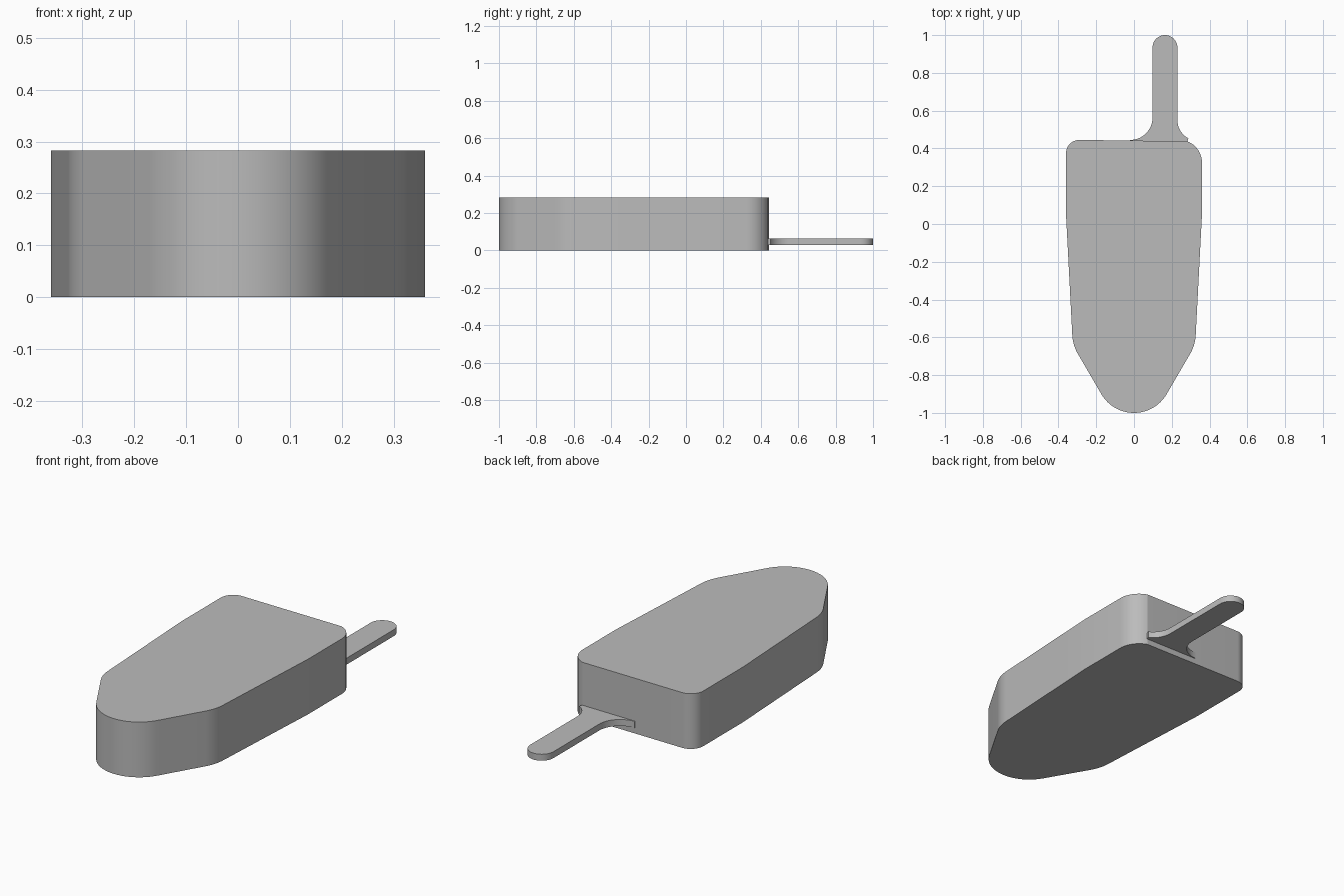
import bpy, bmesh
from math import radians, cos, sin

cube = bpy.data.objects.get("Cube")
if cube:
    bpy.data.objects.remove(cube)

# Plain grey
grey = bpy.data.materials.new("plain_grey")
grey.use_nodes = True
colour = (0.5, 0.5, 0.5, 1)
grey.diffuse_color = colour
grey.node_tree.nodes["Principled BSDF"].inputs["Base Color"].default_value = colour


def arc(cx, cy, r, start, end, n=12):
    """Points along an arc, angles in degrees."""
    angles = [radians(start + (end - start) * i / n) for i in range(n + 1)]
    return [(cx + r * cos(a), cy + r * sin(a)) for a in angles]


def extrude_profile(name, outline, z0, z1):
    """Solid plate from a counter-clockwise outline."""
    bm = bmesh.new()
    base = bm.faces.new([bm.verts.new((x, y, z0)) for x, y in outline])
    top = bmesh.ops.extrude_face_region(bm, geom=[base], use_keep_orig=True)
    verts = [v for v in top["geom"] if isinstance(v, bmesh.types.BMVert)]
    bmesh.ops.translate(bm, verts=verts, vec=(0, 0, z1 - z0))
    bmesh.ops.recalc_face_normals(bm, faces=bm.faces)
    mesh = bpy.data.meshes.new(name)
    bm.to_mesh(mesh)
    bm.free()
    mesh.materials.append(grey)
    obj = bpy.data.objects.new(name, mesh)
    bpy.context.collection.objects.link(obj)
    bpy.ops.object.select_all(action="DESELECT")
    obj.select_set(True)
    bpy.context.view_layer.objects.active = obj
    bpy.ops.object.shade_smooth_by_angle(angle=radians(18))
    return obj


# Body: rounded nose, tapered sides, two different back corners
shoulder = arc(0.107, -0.577, 0.22, -31, -3)
right_side = shoulder + [(0.352, -0.1), (0.36, 0.05)]
left_side = [(-x, y) for x, y in reversed(right_side)]
nose = arc(0, -0.8, 0.2, -149, -31, 32)
back_right = arc(0.24, 0.325, 0.12, 0, 70)
back_left = arc(-0.29, 0.375, 0.07, 90, 180)
extrude_profile("body", nose + right_side + back_right + back_left + left_side, 0, 0.283)

# Handle: thin tongue with a round end, flaring into the back of the body
tip = arc(0.164, 0.934, 0.066, 0, 180, 24)
flare_left = arc(-0.02, 0.563, 0.118, 0, -90)
flare_right = arc(0.34, 0.55, 0.11, -118, -180)
root = [(-0.02, 0.43), (0.28, 0.43)]
extrude_profile("handle", root + flare_right + tip + flare_left, 0.03, 0.063)
